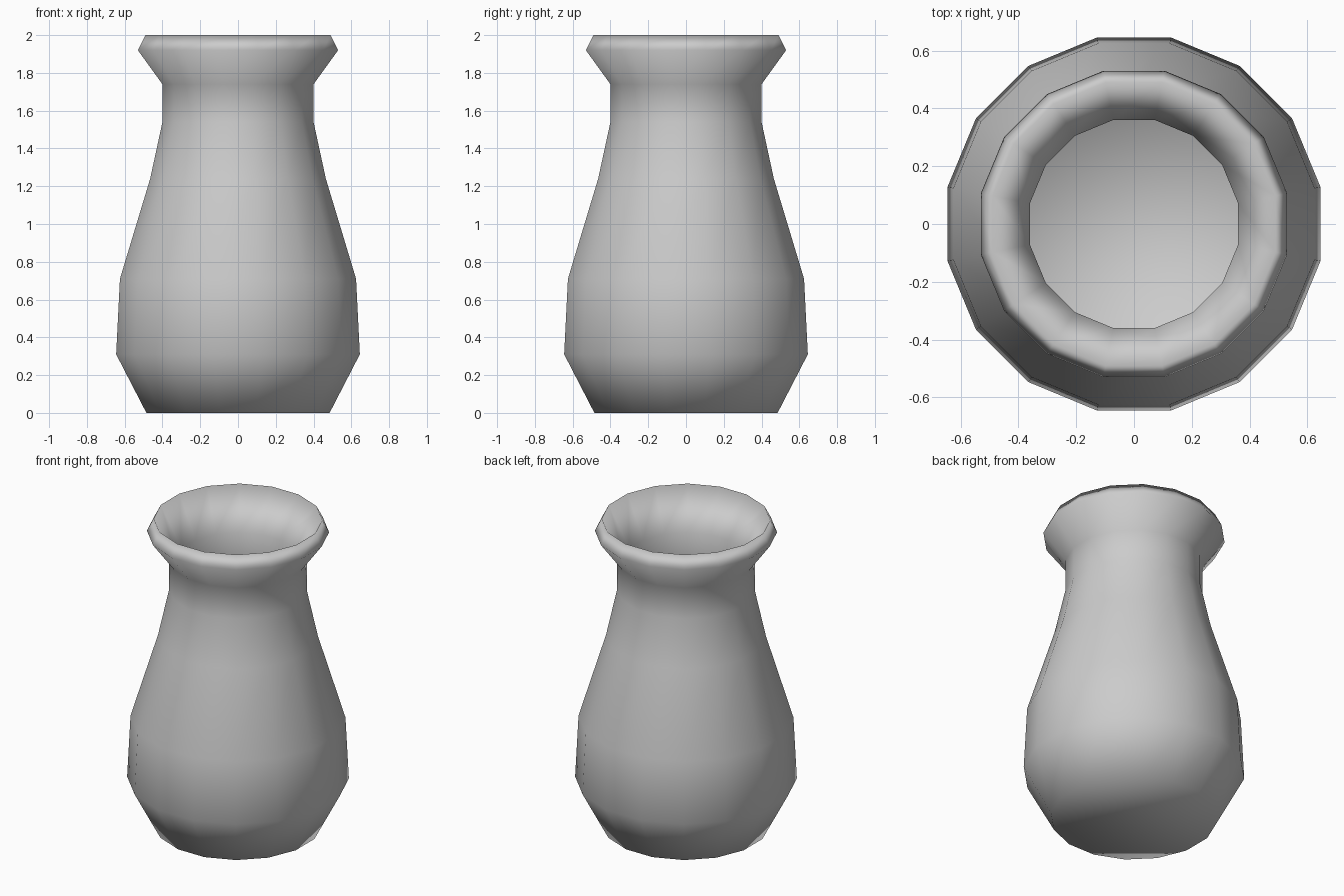
import bpy, bmesh, math

cube = bpy.data.objects.get("Cube")
if cube:
    bpy.data.objects.remove(cube, do_unlink=True)

SIDES = 16
FLAT = math.cos(math.pi / SIDES)  # profile widths are measured to the flats

# Half profile (width, height): up the outside, over the lip, down the inside
outer = [(0.485, 0), (0.645, 0.31), (0.625, 0.71), (0.465, 1.24),
         (0.40, 1.54), (0.40, 1.74), (0.53, 1.92), (0.49, 2.0)]
inner = [(0.36, 1.74), (0.36, 1.54), (0.425, 1.24), (0.585, 0.71),
         (0.605, 0.31), (0.45, 0.01)]


def lathe(name, profile, material):
    """Spin a profile into a closed, faceted, smooth-shaded body."""
    bm = bmesh.new()
    rings = []
    for width, z in profile:
        r = width / FLAT
        angles = [math.tau * (i + 0.5) / SIDES for i in range(SIDES)]
        rings.append([bm.verts.new((r * math.cos(a), r * math.sin(a), z))
                      for a in angles])
    for low, high in zip(rings, rings[1:]):
        for i in range(SIDES):
            j = (i + 1) % SIDES
            bm.faces.new((low[i], low[j], high[j], high[i]))
    # Underside and inner floor
    bm.faces.new(rings[0][::-1])
    bm.faces.new(rings[-1])
    for face in bm.faces:
        face.smooth = True
    mesh = bpy.data.meshes.new(name)
    bm.to_mesh(mesh)
    bm.free()
    mesh.materials.append(material)
    obj = bpy.data.objects.new(name, mesh)
    bpy.context.collection.objects.link(obj)
    return obj


# Plain grey clay
clay = bpy.data.materials.new("grey_clay")
clay.use_nodes = True
colour = (0.6, 0.6, 0.6, 1)
clay.diffuse_color = colour
clay.node_tree.nodes["Principled BSDF"].inputs["Base Color"].default_value = colour

lathe("vase_body", outer + inner, clay)
